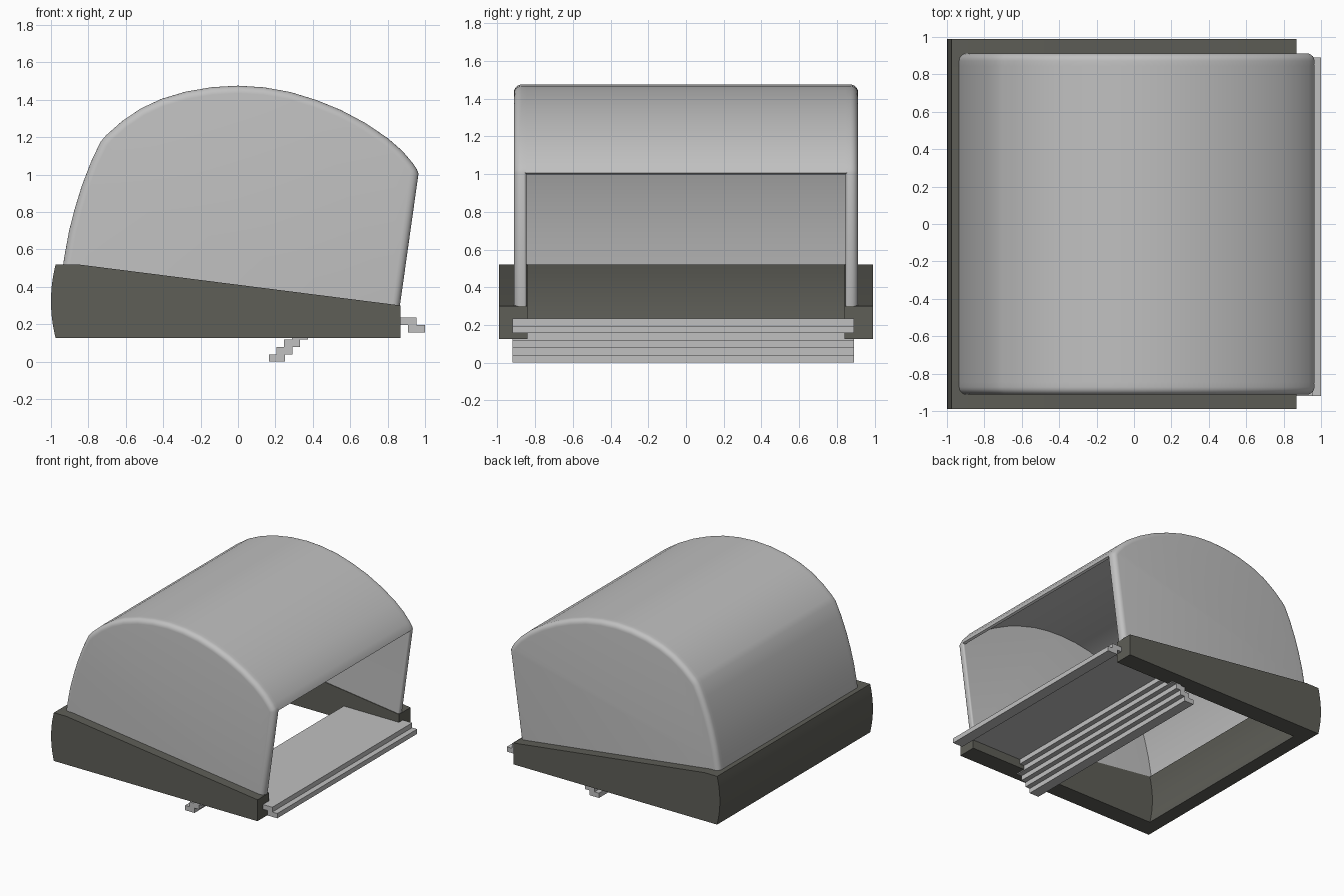
import bpy, bmesh, math

if "Cube" in bpy.data.objects:
    bpy.data.objects.remove(bpy.data.objects["Cube"])


def material(name, rgb):
    m = bpy.data.materials.new(name)
    m.diffuse_color = (*rgb, 1)
    m.use_nodes = True
    m.node_tree.nodes["Principled BSDF"].inputs["Base Color"].default_value = m.diffuse_color
    return m


LIGHT = material("light grey", (0.53, 0.53, 0.53))
DARK = material("dark olive grey", (0.112, 0.112, 0.096))


def prism(name, prof, y0, y1, mat, bevel=None):
    """Extrude an (x, z) profile from y0 to y1; bevel = list of (edge test, width)."""
    bm = bmesh.new()
    f = bm.faces.new([bm.verts.new((x, y0, z)) for x, z in prof])
    r = bmesh.ops.extrude_face_region(bm, geom=[f])
    for v in r["geom"]:
        if isinstance(v, bmesh.types.BMVert):
            v.co.y = y1
    bmesh.ops.recalc_face_normals(bm, faces=bm.faces)
    for test, width in bevel or []:
        edges = [e for e in bm.edges if test(e)]
        bmesh.ops.bevel(bm, geom=edges, offset=width, segments=5, profile=0.5,
                        affect='EDGES', clamp_overlap=True)
    bmesh.ops.recalc_face_normals(bm, faces=bm.faces)
    me = bpy.data.meshes.new(name)
    bm.to_mesh(me)
    bm.free()
    me.materials.append(mat)
    for p in me.polygons:
        p.use_smooth = True
    me.set_sharp_from_angle(angle=math.radians(30))
    ob = bpy.data.objects.new(name, me)
    bpy.context.collection.objects.link(ob)
    return ob


# dark U-shaped base: bowed back edge, top sloping down to the open side
def bow(x, steps=10):
    return [(x - 0.025 * (1 - (2 * i / steps - 1) ** 2), 0.125 + 0.395 * i / steps)
            for i in range(steps + 1)]


side_prof = bow(-0.975) + [(-0.86, 0.52), (0.87, 0.30), (0.87, 0.125)]
back_prof = bow(-0.975) + bow(-0.86)[::-1]
prism("base_side_front", side_prof, -0.99, -0.84, DARK)
prism("base_side_rear", side_prof, 0.84, 0.99, DARK)
prism("base_back", back_prof, -0.84, 0.84, DARK)

# hood outline, from the back foot over the roof to the lip
arc = [(-0.938, 0.50), (-0.925, 0.58), (-0.903, 0.70), (-0.872, 0.82), (-0.835, 0.94),
       (-0.785, 1.07), (-0.735, 1.175), (-0.705, 1.21), (-0.62, 1.285), (-0.52, 1.353),
       (-0.41, 1.404), (-0.28, 1.443), (-0.14, 1.467), (0.0, 1.475), (0.14, 1.466),
       (0.28, 1.441), (0.42, 1.398), (0.55, 1.345), (0.68, 1.276), (0.80, 1.195),
       (0.88, 1.125), (0.935, 1.06), (0.955, 1.03), (0.965, 1.005)]
panel = arc + [(0.863, 0.28)]

# hood cheeks, rounded on the outer rim and on the opening's inner edge
for name, s in (("hood_cheek_front", -1), ("hood_cheek_rear", 1)):
    def outer(e, s=s):
        return all(abs(v.co.y - s * 0.912) < 1e-4 for v in e.verts) and not (
            abs(e.verts[0].co.x - e.verts[1].co.x) > 1.5)

    def inner(e, s=s):
        return all(abs(v.co.y - s * 0.845) < 1e-4 and v.co.x > 0.85 for v in e.verts) and (
            abs(e.verts[0].co.z - e.verts[1].co.z) > 0.5)
    prism(name, panel, s * 0.845, s * 0.912, LIGHT, [(outer, 0.04), (inner, 0.022)])

# hood roof and back: shell that thins towards the lip
inside = []
for i, (x, z) in enumerate(arc):
    a, b = arc[max(i - 1, 0)], arc[min(i + 1, len(arc) - 1)]
    dx, dz = b[0] - a[0], b[1] - a[1]
    d = math.hypot(dx, dz)
    t = 0.055 if i < 14 else 0.055 - 0.035 * (i - 13) / (len(arc) - 14)
    inside.append((x + dz / d * t, z - dx / d * t))
prism("hood_roof", arc + inside[::-1], -0.85, 0.85, LIGHT)

# floor plate with stepped lip, and a flight of small steps going down under it
top, dz, dx = 0.235, 0.0392, 0.041
prof = [(0.91, top - 2 * dz), (1.0, top - 2 * dz), (1.0, top - dz), (0.955, top - dz),
        (0.955, top)]
for k in range(6):
    prof += [(0.37 - k * dx, top - k * dz), (0.37 - k * dx, top - (k + 1) * dz)]
prof[-1] = (prof[-1][0], 0.0)
for k in range(5, 0, -1):
    x = 0.455 - k * dx
    prof += [(x, max(top - (k + 1) * dz, 0)), (x, top - k * dz)]
prof += [(0.91, top - dz)]
prism("floor_plate_and_steps", prof, -0.92, 0.89, LIGHT)
